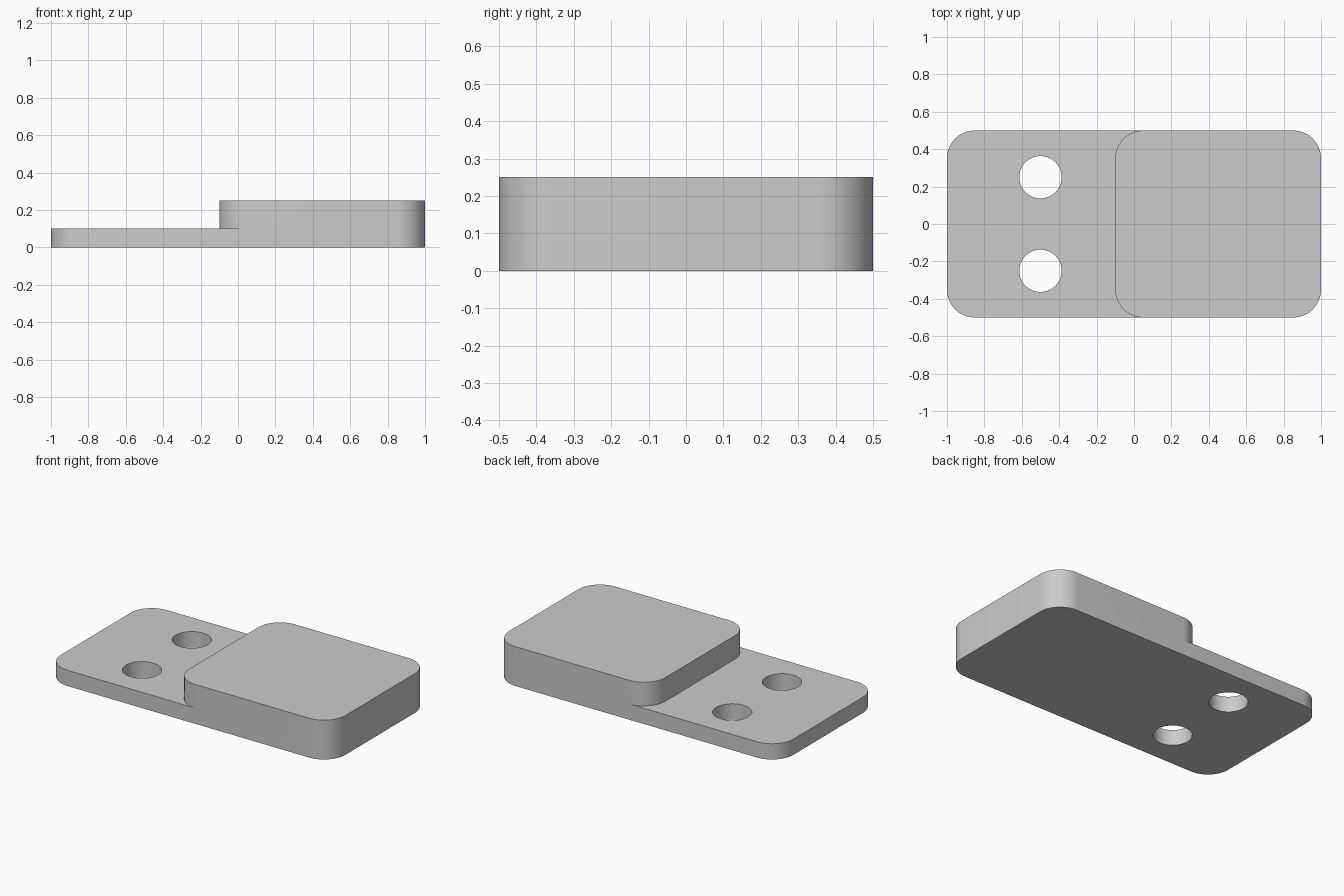
import bpy
import bmesh
from math import cos, sin, pi

RADIUS = 0.15       # rounded corner radius
HALF_DEPTH = 0.5
STEP = 0.1          # thickness of the thin plate
TOP = 0.25          # height of the thick pad

old = bpy.data.objects.get("Cube")
if old:
    bpy.data.objects.remove(old, do_unlink=True)

grey = bpy.data.materials.new("light grey")
grey.use_nodes = True
colour = (0.6, 0.6, 0.6, 1)
grey.diffuse_color = colour
grey.node_tree.nodes["Principled BSDF"].inputs["Base Color"].default_value = colour


def prism(name, outline, z0, z1):
    """Extrude a flat outline from z0 up to z1."""
    bm = bmesh.new()
    face = bm.faces.new([bm.verts.new((x, y, z0)) for x, y in outline])
    new = bmesh.ops.extrude_face_region(bm, geom=[face])["geom"]
    for v in new:
        if isinstance(v, bmesh.types.BMVert):
            v.co.z = z1
    bmesh.ops.recalc_face_normals(bm, faces=bm.faces)
    mesh = bpy.data.meshes.new(name)
    bm.to_mesh(mesh)
    bm.free()
    mesh.materials.append(grey)
    obj = bpy.data.objects.new(name, mesh)
    bpy.context.collection.objects.link(obj)
    return obj


def arc(cx, cy, r, start, sweep, steps):
    return [(cx + r * cos(start + sweep * i / steps),
             cy + r * sin(start + sweep * i / steps)) for i in range(steps + 1)]


def rounded_rectangle(x0, x1):
    y = HALF_DEPTH - RADIUS
    centres = [(x1 - RADIUS, y), (x0 + RADIUS, y),
               (x0 + RADIUS, -y), (x1 - RADIUS, -y)]
    points = []
    for i, (cx, cy) in enumerate(centres):
        points += arc(cx, cy, RADIUS, i * pi / 2, pi / 2, 16)
    return points


def combine(target, other, operation):
    """Apply a boolean and discard the second solid."""
    mod = target.modifiers.new(operation.lower(), "BOOLEAN")
    mod.operation = operation
    mod.solver = "EXACT"
    mod.object = other
    bpy.context.view_layer.objects.active = target
    bpy.ops.object.modifier_apply(modifier=mod.name)
    bpy.data.objects.remove(other, do_unlink=True)


# Thin plate with a thick pad standing on one end
plate = prism("stepped_plate", rounded_rectangle(-1, 1), 0, STEP)
combine(plate, prism("raised_pad", rounded_rectangle(-0.1, 1), STEP, TOP), "UNION")

# Two through holes in the thin end
for y in (-0.25, 0.25):
    hole = arc(-0.5, y, 0.113, 0, 2 * pi, 64)[:-1]
    combine(plate, prism("hole_cutter", hole, -0.1, 0.2), "DIFFERENCE")

# Smooth curved walls, crisp rims
bpy.ops.object.select_all(action="DESELECT")
plate.select_set(True)
bpy.context.view_layer.objects.active = plate
bpy.ops.object.shade_smooth_by_angle(angle=pi / 6)
